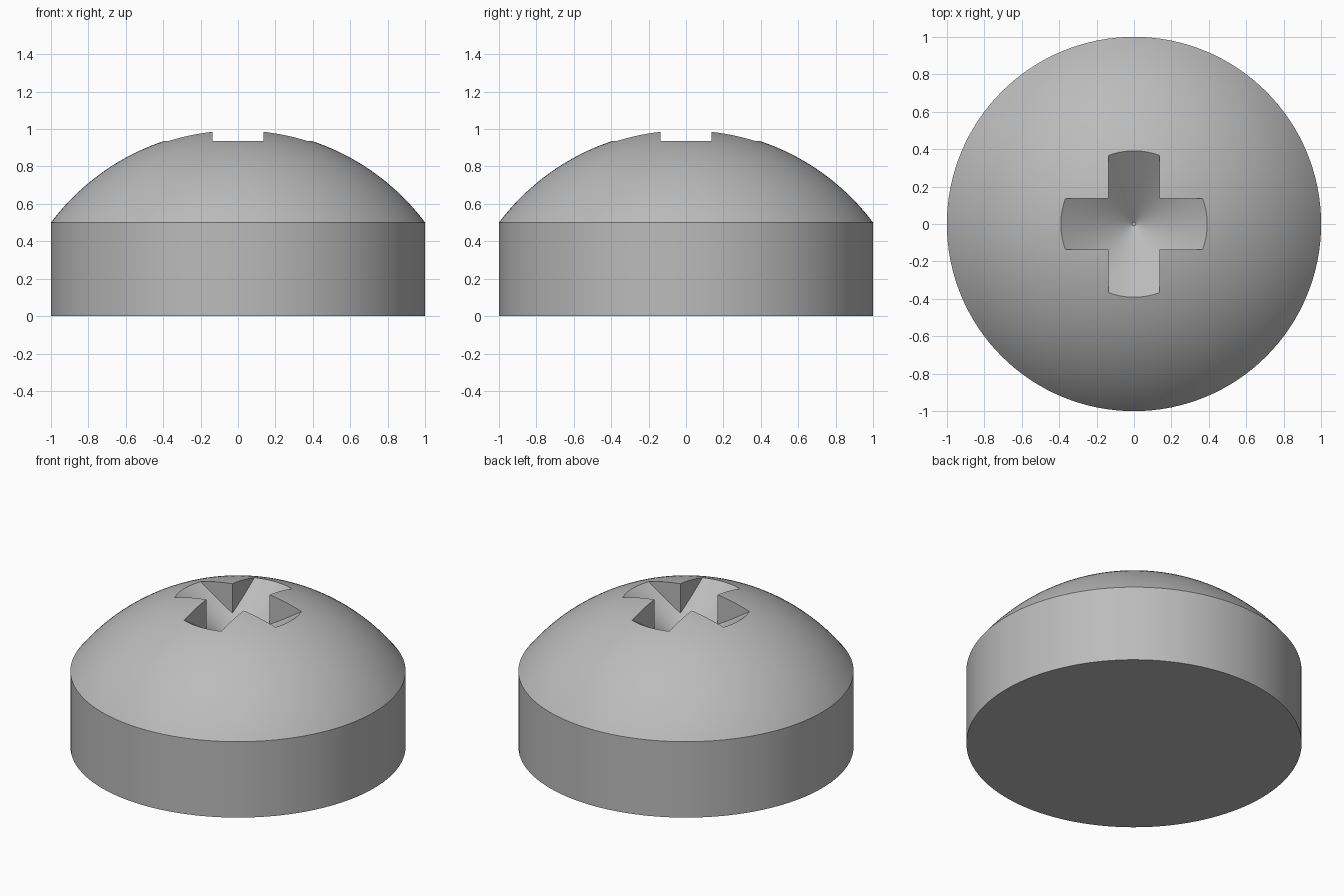
import bpy, bmesh, math

cube = bpy.data.objects.get("Cube")
if cube:
    bpy.data.objects.remove(cube, do_unlink=True)

SEGMENTS = 128
RADIUS, RIM_Z, SPHERE_R, SPHERE_Z = 1.0, 0.5, 1.25, -0.25
SLOT, REACH = 0.136, 0.6          # half width and length of the cross arms
APEX_Z, SLOPE = 0.66, 0.715       # conical floor of the recess

steel = bpy.data.materials.new("steel grey")
steel.use_nodes = True
GREY = (0.5, 0.5, 0.5, 1)
steel.diffuse_color = GREY
steel.node_tree.nodes["Principled BSDF"].inputs["Base Color"].default_value = GREY


def make_object(name, bm):
    bmesh.ops.recalc_face_normals(bm, faces=bm.faces)
    mesh = bpy.data.meshes.new(name)
    bm.to_mesh(mesh)
    bm.free()
    mesh.materials.append(steel)
    obj = bpy.data.objects.new(name, mesh)
    bpy.context.collection.objects.link(obj)
    return obj


def lathe(name, profile):
    """Spin an (r, z) profile around the z axis."""
    bm = bmesh.new()
    verts = [bm.verts.new((r, 0, z)) for r, z in profile]
    edges = [bm.edges.new(pair) for pair in zip(verts, verts[1:])]
    bmesh.ops.spin(bm, geom=verts + edges, cent=(0, 0, 0), axis=(0, 0, 1),
                   angle=math.tau, steps=SEGMENTS, use_merge=True)
    bmesh.ops.remove_doubles(bm, verts=bm.verts, dist=1e-5)
    return make_object(name, bm)


def boolean(target, cutter, operation):
    mod = target.modifiers.new(operation.lower(), "BOOLEAN")
    mod.object, mod.operation, mod.solver = cutter, operation, "EXACT"
    cutter.hide_render = True
    bpy.context.view_layer.objects.active = target
    bpy.ops.object.modifier_apply(modifier=mod.name)
    bpy.data.objects.remove(cutter, do_unlink=True)


# Domed head: straight side with a spherical cap
rim_angle = math.asin(RADIUS / SPHERE_R)
STEPS = 32
cap = []
for i in range(STEPS + 1):
    a = rim_angle * (1 - i / STEPS)
    cap.append((SPHERE_R * math.sin(a), SPHERE_Z + SPHERE_R * math.cos(a)))
head = lathe("screw_head", [(0, 0), (RADIUS, 0)] + cap)

# Cross recess: a plus-shaped prism trimmed by a cone
cone = lathe("recess_cone", [(0, APEX_Z), (0.01, APEX_Z),
                             (REACH, APEX_Z + SLOPE * REACH), (0, APEX_Z + SLOPE * REACH)])
bm = bmesh.new()
outline = []
for k in range(4):
    c, s = round(math.cos(k * math.pi / 2)), round(math.sin(k * math.pi / 2))
    for x, y in ((SLOT, -SLOT), (REACH, -SLOT), (REACH, SLOT)):
        outline.append(bm.verts.new((x * c - y * s, x * s + y * c, 0.6)))
plus = bm.faces.new(outline)
top = bmesh.ops.extrude_face_region(bm, geom=[plus])["geom"]
bmesh.ops.translate(bm, vec=(0, 0, 0.6),
                    verts=[v for v in top if isinstance(v, bmesh.types.BMVert)])
cross = make_object("recess_cross", bm)
boolean(cross, cone, "INTERSECT")
boolean(head, cross, "DIFFERENCE")

# Smooth the curved surfaces, keep the rim and recess edges sharp
bpy.ops.object.select_all(action="DESELECT")
head.select_set(True)
bpy.context.view_layer.objects.active = head
bpy.ops.object.shade_smooth_by_angle(angle=math.radians(20))
